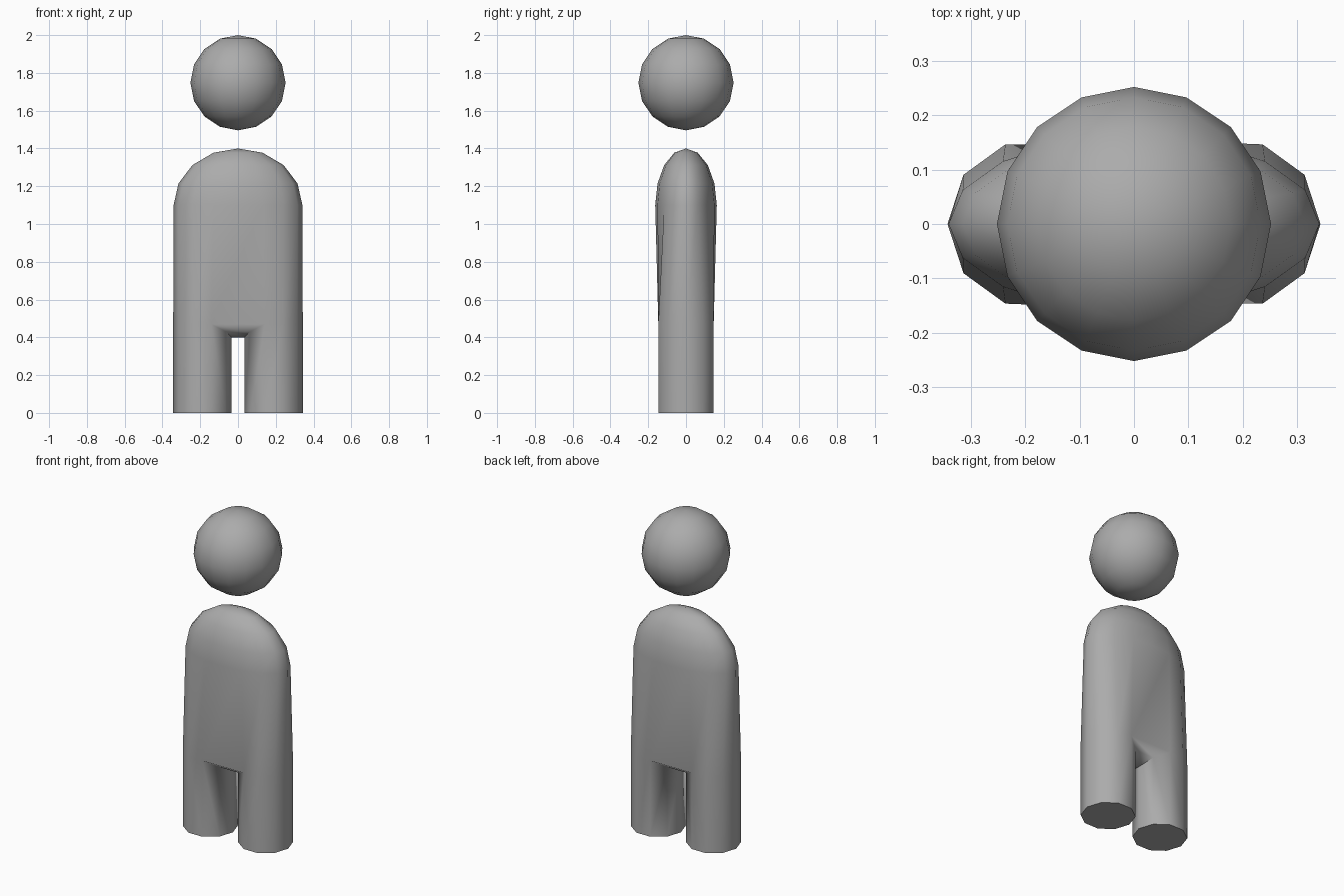
import bpy, bmesh
from math import sin, cos, radians, pi

cube = bpy.data.objects.get("Cube")
if cube:
    bpy.data.objects.remove(cube, do_unlink=True)

GREY = (0.41, 0.41, 0.41, 1)
grey = bpy.data.materials.new("plain_grey")
grey.use_nodes = True
grey.diffuse_color = GREY
grey.node_tree.nodes["Principled BSDF"].inputs["Base Color"].default_value = GREY

LEG_X, LEG_R, SIDES = 0.189, 0.154, 10
HIP_Z = 0.47
INNER_Z = {4: 0.43, 5: 0.40, 6: 0.43}    # leg tops dip towards the crotch
SHOULDER_Z = 1.1
RX, RY, RZ = 0.341, 0.163, 0.3           # rounded shoulder dome


def finish(obj):
    obj.data.materials.append(grey)
    bpy.ops.object.select_all(action='DESELECT')
    obj.select_set(True)
    bpy.context.view_layer.objects.active = obj
    bpy.ops.object.shade_smooth_by_angle(angle=radians(75))


def bridge(bm, lower, upper):
    """Join two loops; a repeated vertex in a loop gives a triangle."""
    n = len(lower)
    for i in range(n):
        j = (i + 1) % n
        bm.faces.new(dict.fromkeys((lower[i], lower[j], upper[j], upper[i])))


def make_leg(bm, side):
    """Ten-sided leg; index 0 is the outer side, index 5 the inner side."""
    bottom, top = [], []
    for i in range(SIDES):
        a = 2 * pi * i / SIDES
        x, y = side * (LEG_X + LEG_R * cos(a)), LEG_R * sin(a)
        bottom.append(bm.verts.new((x, y, 0)))
        top.append(bm.verts.new((x, y, INNER_Z.get(i, HIP_Z))))
    bridge(bm, bottom, top)
    bm.faces.new(bottom)
    return top


# Head
bpy.ops.mesh.primitive_uv_sphere_add(segments=16, ring_count=8, radius=0.252,
                                     location=(0, 0, 1.748))
head = bpy.context.object
head.name = "head"
finish(head)

# Body: two legs joined at the crotch, running up into a domed torso
bm = bmesh.new()
left, right = make_leg(bm, 1), make_leg(bm, -1)

# Crotch underside
for i in range(3, 7):
    bm.faces.new((left[i], left[i + 1], right[i + 1], right[i]))

# Hip loop, counter-clockwise from the left side
lower = left[:4] + [left[3]] + right[3::-1] + right[:6:-1] + [right[7]] + left[7:]

# Torso rings and dome
for k in range(4):
    t = radians(22.5 * k)
    ring = [bm.verts.new((RX * cos(t) * cos(2 * pi * i / 16),
                          RY * cos(t) * sin(2 * pi * i / 16),
                          SHOULDER_Z + RZ * sin(t))) for i in range(16)]
    bridge(bm, lower, ring)
    lower = ring
crown = bm.verts.new((0, 0, SHOULDER_Z + RZ))
for i in range(16):
    bm.faces.new((lower[i], lower[(i + 1) % 16], crown))

bmesh.ops.recalc_face_normals(bm, faces=bm.faces[:])
mesh = bpy.data.meshes.new("body")
bm.to_mesh(mesh)
bm.free()
body = bpy.data.objects.new("body", mesh)
bpy.context.collection.objects.link(body)
finish(body)
